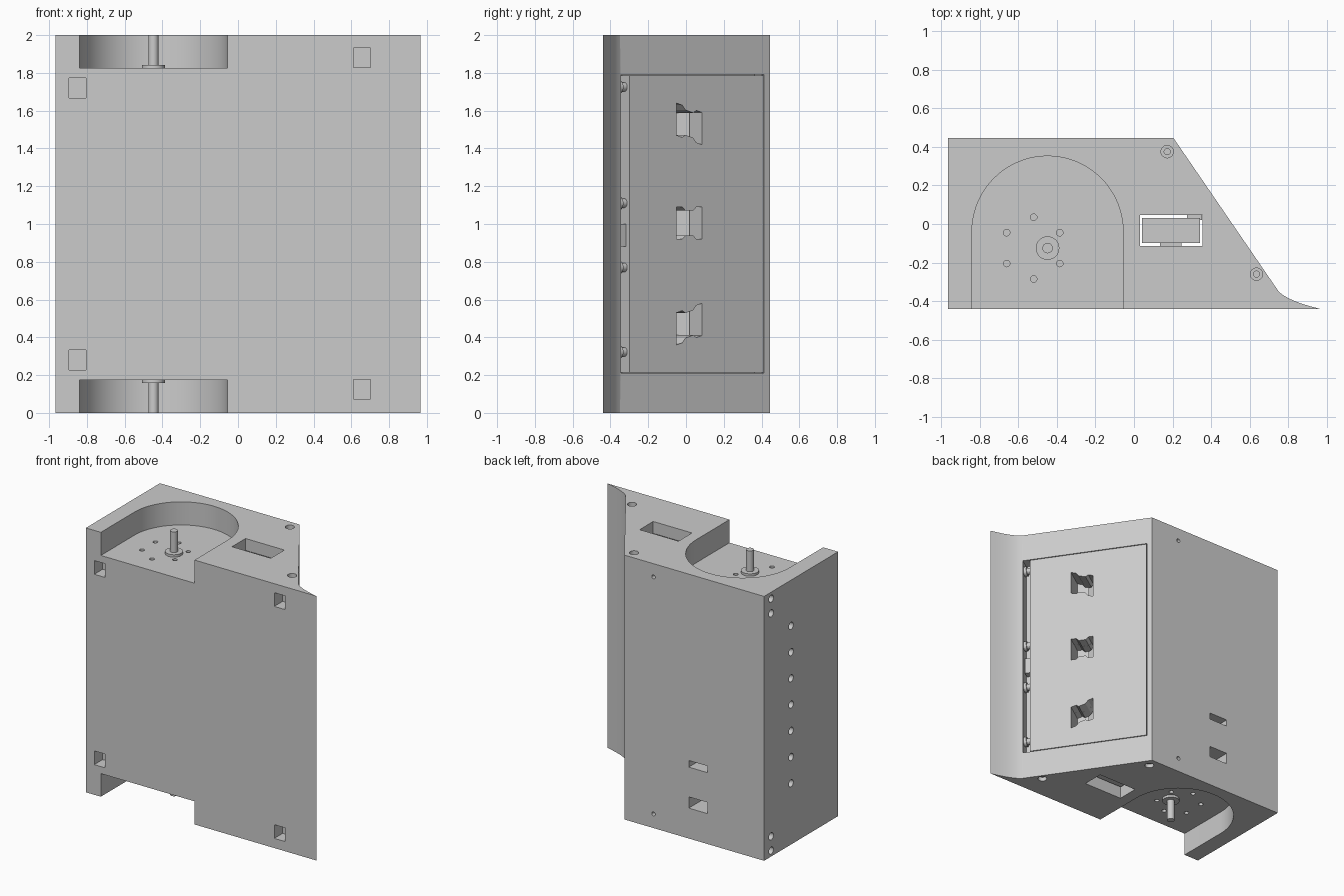
import bpy, bmesh, math
from mathutils import Matrix, Vector

if "Cube" in bpy.data.objects:
    bpy.data.objects.remove(bpy.data.objects["Cube"], do_unlink=True)

grey = bpy.data.materials.new("plain grey")
grey.use_nodes = True
grey.diffuse_color = (0.6, 0.6, 0.6, 1)
grey.node_tree.nodes["Principled BSDF"].inputs["Base Color"].default_value = (0.6, 0.6, 0.6, 1)


# Helpers: every solid is added to a bmesh, then turned into an object
def prism(bm, outline, z0, z1, frame=Matrix()):
    low = [bm.verts.new(frame @ Vector((x, y, z0))) for x, y in outline]
    high = [bm.verts.new(frame @ Vector((x, y, z1))) for x, y in outline]
    faces = [bm.faces.new(low[::-1]), bm.faces.new(high)]
    for i in range(len(low)):
        j = (i + 1) % len(low)
        faces.append(bm.faces.new((low[i], low[j], high[j], high[i])))
    bmesh.ops.recalc_face_normals(bm, faces=faces)


def box(bm, x0, x1, y0, y1, z0, z1, frame=Matrix()):
    prism(bm, [(x0, y0), (x1, y0), (x1, y1), (x0, y1)], z0, z1, frame)


def cylinder(bm, start, end, r, sides=24):
    start, end = Vector(start), Vector(end)
    frame = Matrix.Translation(start) @ (end - start).to_track_quat('Z', 'Y').to_matrix().to_4x4()
    ring = [(r * math.cos(a), r * math.sin(a))
            for a in (math.tau * i / sides for i in range(sides))]
    prism(bm, ring, 0, (end - start).length, frame)


def make(name, bm):
    mesh = bpy.data.meshes.new(name)
    bm.to_mesh(mesh)
    bm.free()
    mesh.materials.append(grey)
    obj = bpy.data.objects.new(name, mesh)
    bpy.context.collection.objects.link(obj)
    return obj


def cut(target, bm):
    cutter = make("cutter", bm)
    cutter.hide_render = True
    mod = target.modifiers.new("cut", 'BOOLEAN')
    mod.operation, mod.solver, mod.object = 'DIFFERENCE', 'EXACT', cutter
    bpy.context.view_layer.objects.active = target
    bpy.ops.object.modifier_apply(modifier=mod.name)
    bpy.data.objects.remove(cutter, do_unlink=True)


def finish(obj):
    bpy.ops.object.select_all(action='DESELECT')
    obj.select_set(True)
    bpy.context.view_layer.objects.active = obj
    bpy.ops.object.shade_smooth_by_angle(angle=math.radians(20))
    for p in obj.data.polygons:
        if p.area > 0.25:
            p.use_smooth = False


# Housing: slanted block with a flared toe
A, B, C, D = Vector((0.205, 0.445)), Vector((0.75, -0.35)), Vector((0.80, -0.40)), Vector((0.965, -0.44))
flare = [B * (1 - t) ** 2 + C * 2 * t * (1 - t) + D * t * t for t in (i / 8 for i in range(9))]
outline = [(-0.965, 0.445), (-0.965, -0.44)] + [tuple(p) for p in reversed(flare)] + [tuple(A)]
bm = bmesh.new()
prism(bm, outline, 0, 2)
housing = make("housing", bm)

# Frame on the slanted face: x runs down the slope, y points outward
u = (B - A).normalized()
slope = Matrix(((u.x, -u.y, 0, A.x), (u.y, u.x, 0, A.y), (0, 0, 1, 0), (0, 0, 0, 1)))

# Wheel wells, open to the front at both ends
wx, wy, wr, depth = -0.448, -0.04, 0.392, 0.175
well = [(wx - wr, -0.6), (wx + wr, -0.6)]
well += [(wx + wr * math.cos(a), wy + wr * math.sin(a))
         for a in (math.pi * i / 40 for i in range(41))]
bm = bmesh.new()
prism(bm, well, 2 - depth, 2.1)
prism(bm, well, -0.1, depth)
cut(housing, bm)

# Mounting holes in the wells and screw holes in both ends
bm = bmesh.new()
bolts = [(x, -0.125 + s * d) for x, d in ((-0.52, 0.16), (-0.66, 0.08), (-0.385, 0.08)) for s in (-1, 1)]
for x, y in bolts:
    for z, s in ((2 - depth, -1), (depth, 1)):
        cylinder(bm, (x, y, z - s * 0.02), (x, y, z + s * 0.06), 0.017, 16)
for x, y in ((0.172, 0.375), (0.635, -0.26)):
    for z, s in ((2, -1), (0, 1)):
        cylinder(bm, (x, y, z - s * 0.02), (x, y, z + s * 0.03), 0.032)
cut(housing, bm)
bm = bmesh.new()
for x, y in ((0.172, 0.375), (0.635, -0.26)):
    for z, s in ((2, -1), (0, 1)):
        cylinder(bm, (x, y, z + s * 0.02), (x, y, z + s * 0.065), 0.016, 16)
cut(housing, bm)

# Front nut pockets, back slots and round side holes
bm = bmesh.new()
for x, z in ((-0.85, 1.72), (-0.85, 0.28), (0.657, 1.88), (0.657, 0.125)):
    box(bm, x - 0.045, x + 0.045, -0.5, -0.34, z - 0.052, z + 0.052)
for z0, z1 in ((0.54, 0.59), (0.23, 0.315)):
    box(bm, -0.49, -0.335, 0.25, 0.5, z0, z1)
for z in (0.107, 1.9):
    cylinder(bm, (-0.04, 0.35, z), (-0.04, 0.5, z), 0.015, 16)
side_holes = [(0.122, 0.463 + 0.1985 * i) for i in range(7)]
side_holes += [(0.36, z) for z in (0.045, 0.153, 1.84, 1.95)]
for y, z in side_holes:
    cylinder(bm, (-1.0, y, z), (-0.88, y, z), 0.027)
cut(housing, bm)

# Vertical shaft right through the housing
bm = bmesh.new()
box(bm, 0.03, 0.355, -0.115, 0.047, -0.1, 2.1)
cut(housing, bm)

# Recess for the cover, wider than the cover at the toe
bm = bmesh.new()
box(bm, 0.038, 0.957, -0.09, 0.1, 0.21, 1.792, slope)
cut(housing, bm)
bm = bmesh.new()
box(bm, 0.043, 0.903, -0.0895, 0, 0.215, 1.787, slope)
cover = make("cover", bm)


# Spool-shaped openings through the cover into the shaft
def openings():
    bm = bmesh.new()
    side = slope @ Matrix.Rotation(math.pi / 2, 4, 'X')
    for z, lean in ((0.47, -0.025), (1.005, 0), (1.53, 0.025)):
        top = [(-0.082, 0.085), (-0.045, 0.085), (-0.025, 0.066),
               (0.025, 0.066), (0.045, 0.085), (0.082, 0.085)]
        loop = top + [(x, -h) for x, h in reversed(top)]
        prism(bm, [(0.518 + x, z + h + lean * x / 0.082) for x, h in loop], -0.1, 0.17, side)
    return bm


cut(housing, openings())
cut(cover, openings())

# Hinge pins on the toe edge of the cover
bm = bmesh.new()
for z in (0.322, 0.77, 1.11, 1.725):
    for s0, s1, r in ((0.90, 0.94, 0.024), (0.935, 0.956, 0.036)):
        cylinder(bm, slope @ Vector((s0, -0.045, z)), slope @ Vector((s1, -0.045, z)), r)
pins = make("hinge_pins", bm)

# Latch block in the gap beside the cover
bm = bmesh.new()
box(bm, 0.90, 0.95, -0.085, -0.03, 0.88, 1.0, slope)
latch = make("latch", bm)

# Inner core hanging in the shaft, held by small spacers
bm = bmesh.new()
box(bm, 0.042, 0.343, -0.098, 0.03, 0.08, 1.92)
for z in (0.12, 1.84):
    box(bm, 0.135, 0.245, -0.118, -0.09, z, z + 0.04)
    box(bm, 0.275, 0.352, 0.02, 0.05, z, z + 0.04)
core = make("shaft_core", bm)

# Motor axles with collars at both ends
bm = bmesh.new()
for base, s in ((2 - depth, 1), (depth, -1)):
    cylinder(bm, (wx, -0.125, base - s * 0.01), (wx, -0.125, base + s * 0.018), 0.061, 32)
    cylinder(bm, (wx, -0.125, base), (wx, -0.125, base + s * depth), 0.027)
axles = make("axles", bm)

for obj in (housing, cover, pins, latch, core, axles):
    finish(obj)
